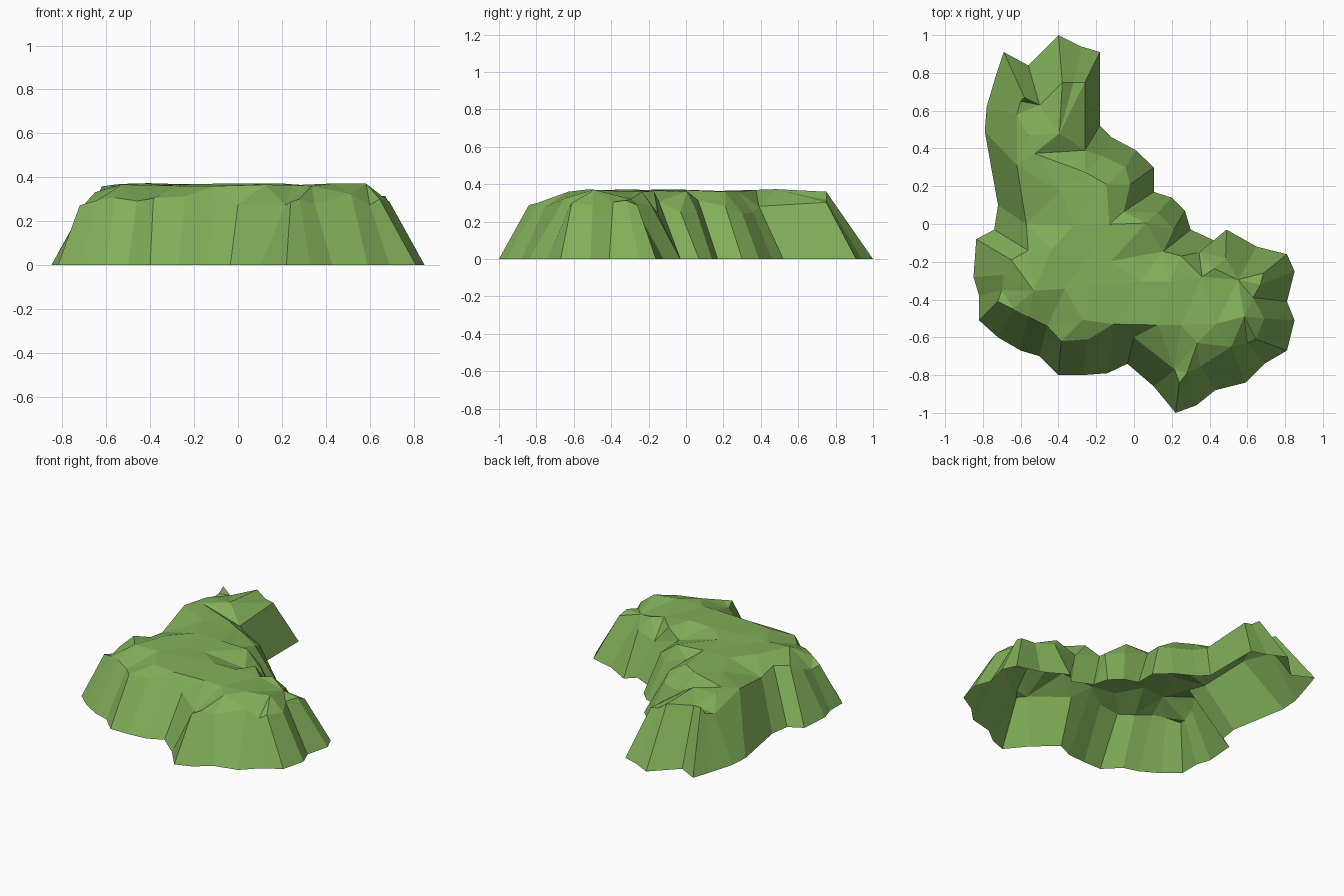
import bpy
import bmesh
import random
from mathutils import Vector
from mathutils.geometry import delaunay_2d_cdt

random.seed(4)

cube = bpy.data.objects.get("Cube")
if cube:
    bpy.data.objects.remove(cube, do_unlink=True)

# Ground outline of the plateau, clockwise from the back tip
BASE_OUTLINE = [
    (-.4, 1), (-.28, .94), (-.18, .91), (-.18, .52), (-.12, .46), (.01, .39),
    (.105, .3), (.105, .17), (.2, .14), (.27, .07), (.3, -.03), (.43, -.09),
    (.49, -.03), (.65, -.12), (.81, -.16), (.85, -.25), (.81, -.41), (.85, -.51),
    (.81, -.67), (.69, -.74), (.59, -.84), (.43, -.88), (.33, -.96), (.22, -1),
    (.105, -.86), (-.035, -.74), (-.14, -.79), (-.27, -.8), (-.4, -.8), (-.5, -.7),
    (-.6, -.67), (-.72, -.6), (-.82, -.51), (-.82, -.38), (-.85, -.28), (-.835, -.08),
    (-.74, -.03), (-.72, .1), (-.79, .49), (-.78, .62), (-.73, .79), (-.69, .91),
    (-.56, .84),
]

# Cliff edge, one point above each ground point
RIM_OUTLINE = [
    (-.38, .75), (-.32, .75), (-.26, .75), (-.26, .39), (-.17, .36), (-.045, .3),
    (-.02, .21), (-.055, .065), (.125, .06), (.21, -.03), (.155, -.145), (.345, -.15),
    (.485, -.18), (.55, -.295), (.685, -.26), (.67, -.32), (.63, -.39), (.69, -.5),
    (.645, -.61), (.6, -.63), (.515, -.65), (.35, -.755), (.28, -.79), (.24, -.84),
    (.215, -.77), (0, -.6), (-.11, -.53), (-.24, -.61), (-.385, -.62), (-.46, -.54),
    (-.56, -.49), (-.64, -.45), (-.72, -.41), (-.7, -.35), (-.69, -.27), (-.65, -.19),
    (-.56, -.14), (-.57, 0), (-.62, .31), (-.62, .58), (-.6, .65), (-.58, .67),
    (-.5, .63),
]

# Inner corners of the erosion notches
NOTCHES = [(-.26, .275), (-.145, .21), (.065, .005), (.25, -.17),
           (.36, -.28), (.425, -.235), (.335, -.63)]

TOP_HEIGHT = .36
GRID_STEP = .17


def rim_height(base, rim):
    """Cliffs that lean back further also rise higher."""
    run = (Vector(base) - Vector(rim)).length
    return min(TOP_HEIGHT, .28 + (run - .15) * .8)


def top_points():
    """Notch corners followed by a jittered grid kept clear of the rim."""
    fixed = [Vector(p) for p in RIM_OUTLINE + NOTCHES]
    points = [Vector(p) for p in NOTCHES]
    for row in range(-5, 6):
        for column in range(-5, 6):
            jitter = Vector((random.uniform(-.04, .04), random.uniform(-.04, .04)))
            point = Vector((column + .5 * (row % 2), row)) * GRID_STEP + jitter
            if min((point - f).length for f in fixed) > .1:
                points.append(point)
    return points


def make_material(name, colour):
    material = bpy.data.materials.new(name)
    material.use_nodes = True
    material.diffuse_color = colour
    material.node_tree.nodes["Principled BSDF"].inputs["Base Color"].default_value = colour
    return material


bm = bmesh.new()
count = len(BASE_OUTLINE)
base_verts = [bm.verts.new((x, y, 0)) for x, y in BASE_OUTLINE]
rim_verts = [bm.verts.new((r[0], r[1], rim_height(b, r)))
             for b, r in zip(BASE_OUTLINE, RIM_OUTLINE)]

# Cliff walls
for i in range(count):
    j = (i + 1) % count
    bm.faces.new((base_verts[j], base_verts[i], rim_verts[i], rim_verts[j]))

# Gently uneven grass top
flat_points = [Vector(p) for p in RIM_OUTLINE] + top_points()
rim_edges = [(i, (i + 1) % count) for i in range(count)]
coords, _, triangles, sources, _, _ = delaunay_2d_cdt(flat_points, rim_edges, [], 1, 1e-5)
top_verts = {}
for triangle in triangles:
    for k in triangle:
        if k not in top_verts:
            source = sources[k][0] if sources[k] else count
            if source < count:
                top_verts[k] = rim_verts[source]
            else:
                lift = 0 if source < count + len(NOTCHES) else random.uniform(0, .014)
                top_verts[k] = bm.verts.new((coords[k].x, coords[k].y, TOP_HEIGHT + lift))
    bm.faces.new([top_verts[k] for k in triangle])

# Outward facing, flat shaded, open underneath
bm.normal_update()
bmesh.ops.recalc_face_normals(bm, faces=bm.faces)
if sum(face.normal.z for face in bm.faces) < 0:
    bmesh.ops.reverse_faces(bm, faces=bm.faces)

mesh = bpy.data.meshes.new("grass_plateau")
bm.to_mesh(mesh)
bm.free()
mesh.materials.append(make_material("grass_green", (.22, .43, .1, 1)))
plateau = bpy.data.objects.new("grass_plateau", mesh)
bpy.context.collection.objects.link(plateau)
